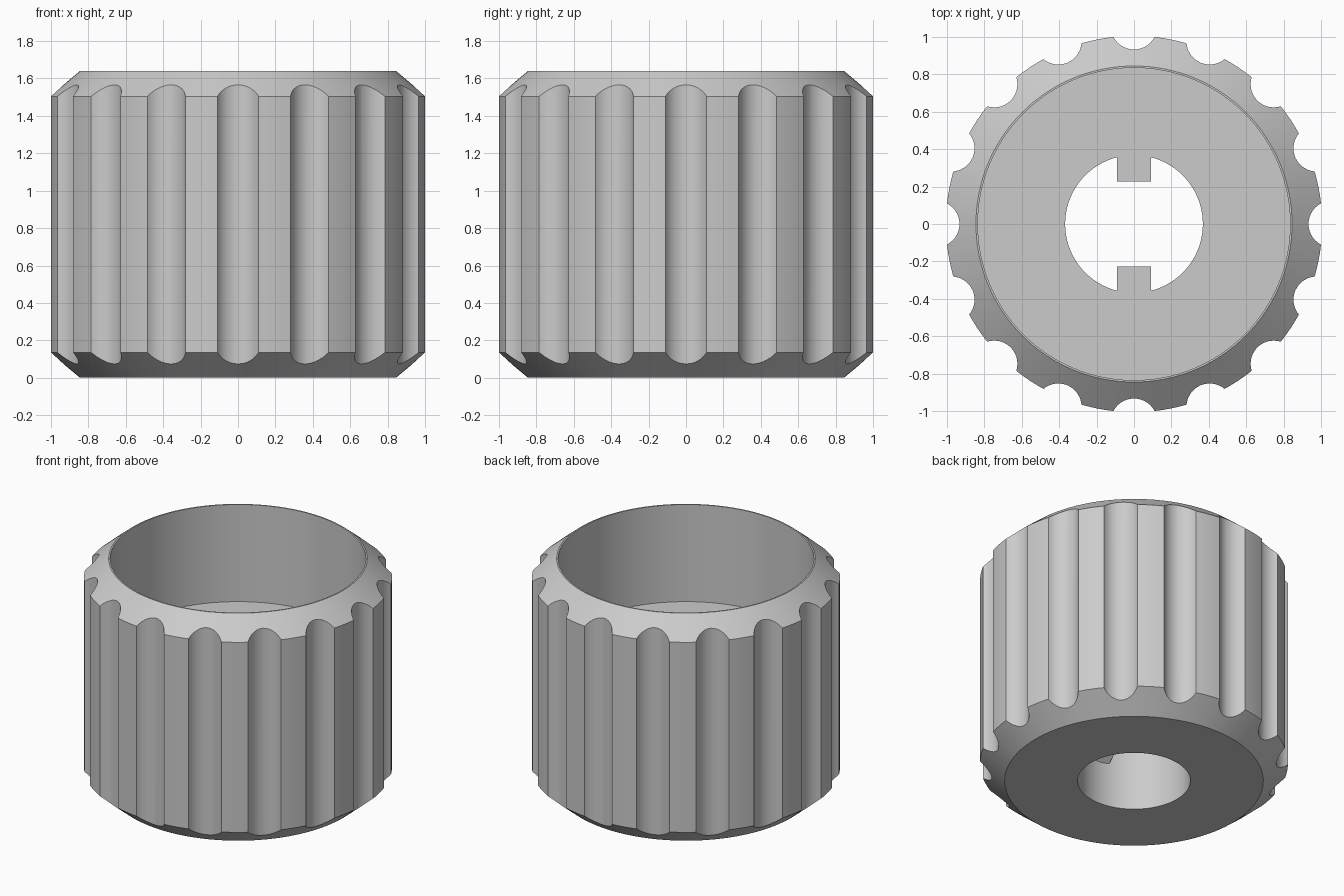
import bpy, bmesh, math
from mathutils import Matrix, Vector

old = bpy.data.objects.get("Cube")
if old:
    bpy.data.objects.remove(old, do_unlink=True)

HEIGHT = 1.64
OUTER, RIM, INNER, BORE = 1.006, 0.845, 0.835, 0.368
CHAMFER, FLOOR = 0.135, 0.94
FLUTES = 16

grey = bpy.data.materials.new("plain grey")
grey.use_nodes = True
grey.diffuse_color = (0.6, 0.6, 0.6, 1)
grey.node_tree.nodes["Principled BSDF"].inputs["Base Color"].default_value = (0.6, 0.6, 0.6, 1)


def make_object(name, bm):
    bmesh.ops.recalc_face_normals(bm, faces=bm.faces[:])
    mesh = bpy.data.meshes.new(name)
    bm.to_mesh(mesh)
    bm.free()
    mesh.materials.append(grey)
    obj = bpy.data.objects.new(name, mesh)
    bpy.context.collection.objects.link(obj)
    return obj


def lathe(name, profile, steps=128):
    bm = bmesh.new()
    verts = [bm.verts.new((r, 0, z)) for r, z in profile]
    edges = [bm.edges.new((a, b)) for a, b in zip(verts, verts[1:] + verts[:1])]
    bmesh.ops.spin(bm, geom=verts + edges, cent=(0, 0, 0), axis=(0, 0, 1),
                   angle=math.tau, steps=steps)
    bmesh.ops.remove_doubles(bm, verts=bm.verts[:], dist=0.0001)
    return make_object(name, bm)


def prism(name, outline, width):
    """Extrude a (y, z) outline along x, centred on x = 0."""
    bm = bmesh.new()
    face = bm.faces.new([bm.verts.new((-width / 2, y, z)) for y, z in outline])
    out = bmesh.ops.extrude_face_region(bm, geom=[face])
    moved = [v for v in out["geom"] if isinstance(v, bmesh.types.BMVert)]
    bmesh.ops.translate(bm, verts=moved, vec=Vector((width, 0, 0)))
    return make_object(name, bm)


# Chamfered cup with a thick floor and a central bore
body = lathe("fluted_body", [
    (BORE, 0), (RIM, 0), (OUTER, CHAMFER), (OUTER, HEIGHT - CHAMFER),
    (RIM, HEIGHT), (INNER, HEIGHT), (INNER, FLOOR), (BORE, FLOOR)])

# Ring of round flutes cut along the full height
bm = bmesh.new()
for i in range(FLUTES):
    turn = Matrix.Rotation(math.tau * i / FLUTES, 4, "Z")
    place = turn @ Matrix.Translation((1.057, 0, HEIGHT / 2))
    bmesh.ops.create_cone(bm, cap_ends=True, segments=40, radius1=0.124,
                          radius2=0.124, depth=HEIGHT + 0.4, matrix=place)
cutter = make_object("flute_cutter", bm)
cutter.hide_render = True

cut = body.modifiers.new("flutes", "BOOLEAN")
cut.operation, cut.solver, cut.object = "DIFFERENCE", "EXACT", cutter
graph = bpy.context.evaluated_depsgraph_get()
result = bpy.data.meshes.new_from_object(body.evaluated_get(graph))
body.modifiers.clear()
body.data = result
bpy.data.objects.remove(cutter, do_unlink=True)

# Two keys in the bore, flush with the floor, with sloped undersides
for name, side in (("back_key", 1), ("front_key", -1)):
    outline = [(0.37, 0.31), (0.228, 0.45), (0.228, FLOOR), (0.37, FLOOR)]
    prism(name, [(side * y, z) for y, z in outline], 0.18)

# Smooth curved walls, keep the edges crisp
bpy.ops.object.select_all(action="DESELECT")
body.select_set(True)
bpy.context.view_layer.objects.active = body
bpy.ops.object.shade_smooth_by_angle(angle=math.radians(25))
